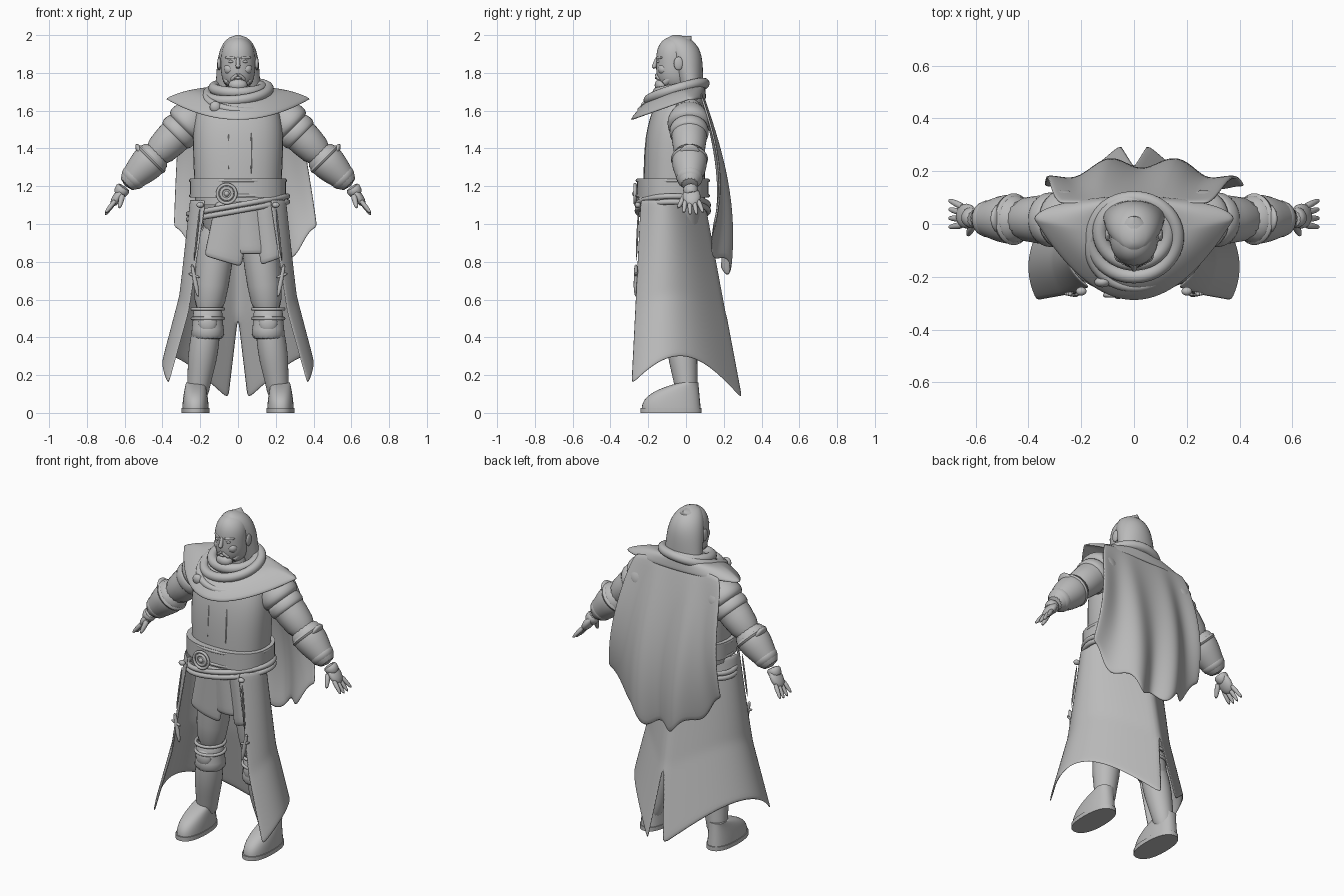
import bpy, bmesh
from math import sin, cos, pi, radians, copysign
from mathutils import Vector, Matrix

cube = bpy.data.objects.get("Cube")
if cube:
    bpy.data.objects.remove(cube, do_unlink=True)

grey = bpy.data.materials.new("plain grey")
grey.use_nodes = True
grey.diffuse_color = (.5, .5, .5, 1)
grey.node_tree.nodes["Principled BSDF"].inputs["Base Color"].default_value = grey.diffuse_color


def finish(name, bm, mirror=False, thick=0, sub=0):
    bmesh.ops.recalc_face_normals(bm, faces=bm.faces)
    mesh = bpy.data.meshes.new(name)
    bm.to_mesh(mesh)
    bm.free()
    mesh.materials.append(grey)
    for polygon in mesh.polygons:
        polygon.use_smooth = True
    mesh.set_sharp_from_angle(angle=radians(50))
    part = bpy.data.objects.new(name, mesh)
    bpy.context.scene.collection.objects.link(part)
    if mirror:
        part.modifiers.new("mirror", 'MIRROR')
    if thick:
        solid = part.modifiers.new("thickness", 'SOLIDIFY')
        solid.thickness, solid.offset = thick, 0
    if sub:
        smooth = part.modifiers.new("smooth", 'SUBSURF')
        smooth.levels = smooth.render_levels = sub


def skin(name, rows, wrap=True, cap=True, loop=False, **options):
    """Bridge rows of points into a surface."""
    bm = bmesh.new()
    verts = [[bm.verts.new(point) for point in row] for row in rows]
    count = len(rows[0])
    pairs = list(zip(verts, verts[1:]))
    if loop:
        pairs.append((verts[-1], verts[0]))
    for a, b in pairs:
        for i in range(count if wrap else count - 1):
            j = (i + 1) % count
            bm.faces.new((a[i], a[j], b[j], b[i]))
    if wrap and cap and not loop:
        bm.faces.new(verts[0])
        bm.faces.new(verts[-1])
    finish(name, bm, **options)


def steps(count):
    return [i / count for i in range(count + 1)]


def sheet(name, rule, down, across, **options):
    """Open cloth surface: rule(u, v) gives a point."""
    rows = [[rule(u, v) for u in steps(across)] for v in steps(down)]
    skin(name, rows, wrap=False, **options)


def body(name, low, high, rule, x=0, square=.85, **options):
    """Stack of ovals: rule(t) gives half width, front and back."""
    rows = []
    for t in steps(24):
        width, front, back = rule(t)
        row = []
        for k in range(32):
            c, s = [copysign(abs(f(k * pi / 16)) ** square, f(k * pi / 16)) for f in (cos, sin)]
            row.append((x + width * c, (front + back + (back - front) * s) / 2, low + (high - low) * t))
        rows.append(row)
    skin(name, rows, **options)


def tube(name, path, radii, loop=False, sides=12, **options):
    """Round rings carried along a path."""
    rows, side, old = [], None, None
    for i, centre in enumerate(path):
        after = path[(i + 1) % len(path)] if loop else path[min(i + 1, len(path) - 1)]
        before = path[i - 1] if loop else path[max(i - 1, 0)]
        along = (after - before).normalized()
        side = old.rotation_difference(along) @ side if old else along.orthogonal().normalized()
        old, up = along, along.cross(side)
        angles = [2 * pi * k / sides for k in range(sides)]
        rows.append([centre + radii[i] * (side * cos(a) + up * sin(a)) for a in angles])
    skin(name, rows, loop=loop, sub=1, **options)


def limb(name, start, end, *radii, **options):
    """Straight limb with evenly spaced radii."""
    path = [Vector(start).lerp(Vector(end), t) for t in steps(len(radii) - 1)]
    tube(name, path, radii, **options)


def hoop(name, centre, width, depth, radius, tilt=0, slope=0, upright=False, **options):
    path = []
    for k in range(24):
        a, b = width * cos(k * pi / 12), depth * sin(k * pi / 12)
        offset = (a, 0, b) if upright else (a, b, tilt * b + slope * a)
        path.append(Vector(centre) + Vector(offset))
    tube(name, path, [radius] * len(path), loop=True, sides=8, **options)


def ball(name, centre, size, lean=0, mirror=False):
    bm = bmesh.new()
    place = Matrix.Translation(centre) @ Matrix.Rotation(lean, 4, 'Y') @ Matrix.Diagonal((*size, 1))
    bmesh.ops.create_uvsphere(bm, u_segments=20, v_segments=12, radius=1, matrix=place)
    finish(name, bm, mirror)


# Head, hair and beard
def egg(t):
    return max(.01, 1 - abs(2 * t - 1) ** 3) ** .5


def hair(t):
    crown = max(.01, 1 - t ** 5) ** .5
    shift = .04 * t ** 6
    return (.12 - .015 * t) * crown, -.02 - .11 * t * crown - shift, .09 * crown - shift


body("head", 1.7, 1.995, lambda t: (.09 * egg(t), -.06 - .098 * egg(t), .03), square=1)
body("hair", 1.68, 2, hair, square=1)
limb("nose", (0, -.15, 1.89), (0, -.173, 1.82), .008, .011, .016)
limb("brow", (.01, -.156, 1.878), (.07, -.125, 1.882), .008, .01, .006, mirror=True)
ball("eye", (.035, -.144, 1.86), (.016, .012, .008), mirror=True)
ball("cheek", (.045, -.118, 1.82), (.03, .03, .03), mirror=True)
ball("ear", (.1, -.04, 1.85), (.01, .025, .036), mirror=True)
limb("moustache", (0, -.16, 1.795), (.04, -.138, 1.76), .009, .01, .008, mirror=True)
ball("lower_lip", (0, -.155, 1.773), (.02, .01, .007))
ball("beard", (0, -.13, 1.735), (.05, .036, .035))
limb("jaw_beard", (.04, -.12, 1.74), (.08, -.05, 1.8), .025, .02, .01, mirror=True)
limb("neck", (0, -.02, 1.6), (0, -.04, 1.8), .08, .07, .06)

# Torso and hips
body("torso", 1.1, 1.7, lambda t: (.225 + .03 * t - .1 * t ** 6, -.225 + .1 * t ** 4, .1))
body("hips", .86, 1.1, lambda t: (.15 + .06 * t, -.14 - .07 * t, .08))
for x in (-.05, .07):
    limb("front_seam", (x, -.222, 1.25), (x, -.208, 1.5), .006, .006, sides=6)

# Belt, sloping straps and round buckle
body("belt", 1.14, 1.24, lambda t: (.255, -.26, .12))
for z in (1.15, 1.23):
    hoop("belt_edge", (0, -.07, z), .253, .19, .01)
for z in (1.07, 1.1):
    hoop("hip_strap", (0, -.07, z), .265, .19, .016, slope=.18)
for radius in (.05, .03):
    hoop("buckle_ring", (-.06, -.27, 1.16), radius, radius, .009, upright=True)
ball("buckle_disc", (-.06, -.26, 1.16), (.05, .015, .05))
ball("buckle_boss", (-.06, -.27, 1.16), (.015, .015, .015))


# Hanging front flaps
def flap(name, left, width, lean, low, slant):
    def rule(u, v):
        return (left + width * u + lean * v, -.21 - .02 * sin(pi * u) + .01 * v,
                1.12 + (low + slant * u - 1.12) * v)
    sheet(name, rule, 6, 6, thick=.016, sub=1)


flap("right_flap", -.12, .2, -.06, .83, -.06)
flap("left_flap", .08, .11, .04, .78, .04)
flap("middle_flap", -.04, .16, .03, .84, 0)


# Long coat skirt, open in front and split behind
def skirt(u, v):
    waist = Vector((.25 * sin(2.4 * u), .1 - .34 * u, 1.13))
    hem = Vector((.35 * sin(2 * u), .3 - .59 * u, .07 + .23 * sin(2.8 * u)))
    split = .05 * max(0, v - .6) / .4
    return waist.lerp(hem, v) + Vector((split, 0, 0))


sheet("coat_skirt", skirt, 20, 16, mirror=True, thick=.01, sub=1)


# Back cape with folds and ragged hem
def cape(u, v):
    u = 2 * u - 1
    hem = .73 + .27 * u * u + .025 * cos(14 * u)
    back = .08 + .15 * sin(2 * v) - .1 * u * u * v - .03 * v * cos(9 * u)
    return (u * (.28 + .1 * v ** .6) + .04 * v, back, 1.71 - .03 * u * u + (hem - 1.7) * v)


sheet("cape", cape, 14, 36, thick=.012, sub=1)

# Shoulder mantle, scarf folds and brooch
rows = []
for t in steps(6):
    row = []
    for k in range(48):
        c, s = cos(k * pi / 24), sin(k * pi / 24)
        collar = Vector((.14 * c, .12 * s - .03, 1.7 + .03 * s))
        reach = .02 - .31 * s * s if s < 0 else .02 + .08 * s
        edge = Vector((.38 * c, reach, 1.66 - (.11 * s * s if s < 0 else 0)))
        row.append(collar.lerp(edge, t) + Vector((0, 0, .02 * sin(pi * t))))
    rows.append(row)
skin("mantle", rows, cap=False, thick=.014, sub=1)
hoop("scarf_upper", (0, -.03, 1.72), .13, .12, .032, tilt=.2)
hoop("scarf_lower", (0, -.05, 1.7), .165, .15, .03, tilt=.3, slope=.1)
hoop("scarf_front", (0, -.09, 1.66), .17, .15, .022, tilt=.4, slope=-.1)
ball("brooch", (-.12, -.22, 1.62), (.03, .02, .03))

# Arms with layered shoulder guards and bracers
shoulder, wrist = Vector((.2, .015, 1.6)), Vector((.6, .02, 1.2))


def arm(name, begin, end, *radii):
    limb(name, shoulder.lerp(wrist, begin), shoulder.lerp(wrist, end), *radii, sides=16, mirror=True)


arm("sleeve", -.1, .65, .08, .1, .095, .08)
arm("shoulder_guard", 0, .25, .08, .1, .115, .12, .1)
arm("shoulder_band", .2, .36, .1, .105, .108, .095)
arm("bracer", .53, 1, .08, .1, .09, .07, .05)
arm("bracer_cuff", .6, .68, .09, .105, .095)
arm("wrist_cuff", .82, .96, .07, .075, .06)
ball("elbow_plate", (.51, .02, 1.37), (.02, .055, .06), lean=.5, mirror=True)

# Hands
limb("hand_root", wrist, (.635, .03, 1.15), .045, .04, .036, mirror=True)
ball("palm", (.635, .03, 1.145), (.026, .047, .06), lean=-.6, mirror=True)
for k in (-1.5, -.5, .5, 1.5):
    limb("finger", (.645, .03 + .022 * k, 1.13), (.705, .04 + .035 * k, 1.04 + .01 * abs(k)),
         .015, .014, .008, sides=8, mirror=True)
limb("thumb", (.61, 0, 1.16), (.63, -.045, 1.08), .02, .016, .009, sides=8, mirror=True)

# Legs and knee guards
knee = Vector((.16, -.04, .5))
limb("thigh", (.1, -.05, 1.03), knee, .1, .1, .095, .075, sides=16, mirror=True)
limb("boot_shaft", knee, (.22, .01, .06), .07, .08, .08, .062, .06, sides=16, mirror=True)
limb("knee_guard", knee + Vector((0, 0, .07)), knee - Vector((0, 0, .12)), .08, .08, .085, .1,
     sides=16, mirror=True)
for rise in (0, .05):
    hoop("knee_strap", knee + Vector((0, 0, rise)), .083, .083, .01, mirror=True)
ball("knee_cap", (.16, -.1, .475), (.05, .03, .055), mirror=True)

# Boots
body("boot_foot", 0, .16, lambda t: (.07 - .02 * t * t, -.235 + .2 * t ** 3, .08 - .015 * t), x=.225, mirror=True)
body("boot_sole", 0, .025, lambda t: (.074, -.242, .083), x=.225, mirror=True)

# Hanging daggers
limb("dagger_cord", (.2, -.25, 1.1), (.235, -.265, .78), .007, .007, sides=6, mirror=True)
ball("cord_knot", (.2, -.255, 1.1), (.02, .016, .015), mirror=True)
limb("dagger", (.245, -.265, .79), (.21, -.265, .61), .012, .01, .016, .006, sides=8, mirror=True)
limb("dagger_guard", (.2, -.265, .715), (.265, -.265, .74), .008, .009, .008, sides=8, mirror=True)
